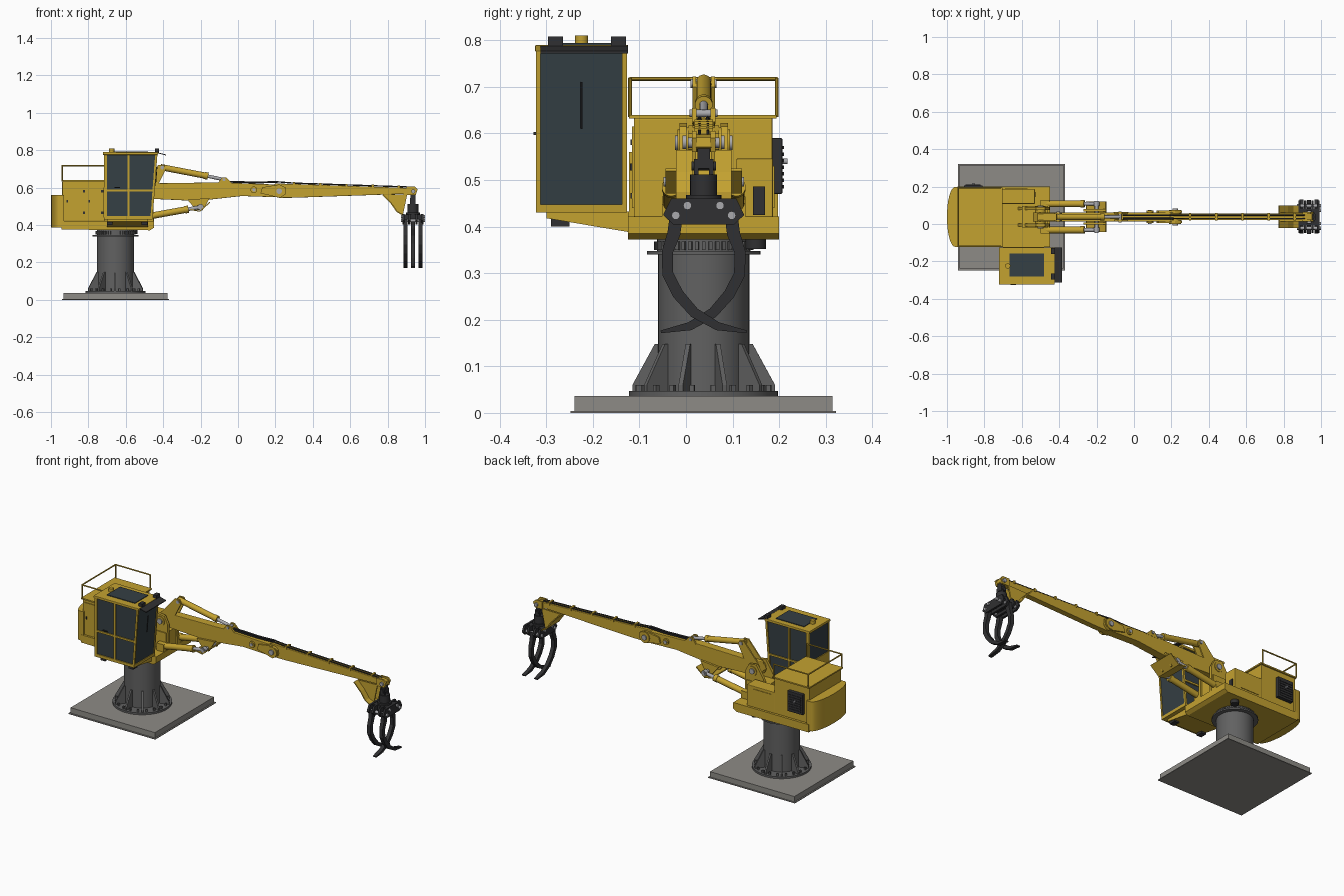
import bpy, bmesh, math
from mathutils import Vector, Matrix

if "Cube" in bpy.data.objects:
    bpy.data.objects.remove(bpy.data.objects["Cube"])

def mat(name, c):
    m = bpy.data.materials.new(name)
    m.diffuse_color = (*c, 1)
    m.use_nodes = True
    m.node_tree.nodes["Principled BSDF"].inputs["Base Color"].default_value = m.diffuse_color
    return m
YEL = mat("yellow_paint", (0.55, 0.36, 0.03))
DARK = mat("dark_steel", (0.03, 0.03, 0.032))
GLASS = mat("tinted_glass", (0.035, 0.05, 0.058))
GREY = mat("column_grey", (0.12, 0.12, 0.12))
CONC = mat("concrete", (0.27, 0.26, 0.24))
CHROME = mat("rod_steel", (0.4, 0.4, 0.42))
CX, CY = -0.655, 0.038          # column axis; CY is also the boom plane

def finish(bm, name, m, bevel=0, smooth=False):
    bmesh.ops.recalc_face_normals(bm, faces=bm.faces)
    me = bpy.data.meshes.new(name)
    bm.to_mesh(me); bm.free()
    o = bpy.data.objects.new(name, me)
    bpy.context.collection.objects.link(o)
    me.materials.append(m)
    if bevel:
        b = o.modifiers.new("bevel", 'BEVEL')
        b.width = bevel; b.segments = 2; b.limit_method = 'ANGLE'
    if smooth:
        bpy.context.view_layer.objects.active = o
        o.select_set(True)
        bpy.ops.object.shade_smooth_by_angle(angle=math.radians(35))
        o.select_set(False)
    return o

def box(name, x, y, z, m=YEL, bevel=0):
    bm = bmesh.new()
    bmesh.ops.create_cube(bm, size=1)
    for v in bm.verts:
        v.co = [a[0] + (c + .5) * (a[1] - a[0]) for a, c in zip((x, y, z), v.co)]
    return finish(bm, name, m, bevel)

def prism(name, pts, a, b, axis='y', m=YEL, bevel=0, smooth=False):
    """Extrude a profile: axis y takes (x,z), axis x takes (y,z), axis z takes (x,y)."""
    put = {'y': lambda p, t: (p[0], t, p[1]), 'x': lambda p, t: (t, *p), 'z': lambda p, t: (*p, t)}[axis]
    bm = bmesh.new()
    f = bm.faces.new([bm.verts.new(put(p, a)) for p in pts])
    ext = bmesh.ops.extrude_face_region(bm, geom=[f])['geom']
    d = Vector(put((0, 0), b - a))
    bmesh.ops.translate(bm, vec=d, verts=[v for v in ext if isinstance(v, bmesh.types.BMVert)])
    return finish(bm, name, m, bevel, smooth)

def cyl(name, p, q, r, m=YEL, n=24, r2=None):
    p, q = Vector(p), Vector(q)
    bm = bmesh.new()
    rot = (q - p).to_track_quat('Z', 'Y').to_matrix().to_4x4()
    bmesh.ops.create_cone(bm, cap_ends=True, segments=n, radius1=r, radius2=r if r2 is None else r2,
                          depth=(q - p).length, matrix=Matrix.Translation((p + q) / 2) @ rot)
    return finish(bm, name, m, smooth=True)

def pin(name, x, z, r, half, m=CHROME, n=20):
    cyl(name, (x, CY - half, z), (x, CY + half, z), r, m, n)

def rod(name, pts, r, m=YEL, n=8):
    for i in range(len(pts) - 1):
        cyl(f"{name}_{i}", pts[i], pts[i + 1], r, m, n)

def radial(name, n, prof, half, m, off=0.0):
    """Thin (radius, z) profile plates repeated around the column."""
    bm = bmesh.new()
    for i in range(n):
        R = Matrix.Translation((CX, CY, 0)) @ Matrix.Rotation(off + i * math.tau / n, 4, 'Z')
        A = [bm.verts.new(R @ Vector((r, -half, z))) for r, z in prof]
        B = [bm.verts.new(R @ Vector((r, half, z))) for r, z in prof]
        bm.faces.new(A); bm.faces.new(B)
        for j in range(len(A)):
            k = (j + 1) % len(A)
            bm.faces.new((A[j], A[k], B[k], B[j]))
    finish(bm, name, m)

def strip(pts, w):
    """Outline of a band of varying half width along a path."""
    L, R = [], []
    P = [Vector(p) for p in pts]
    for i, p in enumerate(P):
        t = (P[min(i + 1, len(P) - 1)] - P[max(i - 1, 0)]).normalized()
        n = Vector((-t.y, t.x)) * w[i]
        L.append(tuple(p + n)); R.append(tuple(p - n))
    return L + R[::-1]

# Foundation and column
box("base_skirt", (-.94, -.37), (-.248, .322), (0, .004), CONC)
box("base_slab", (-.932, -.378), (-.239, .315), (.004, .036), CONC)
cyl("base_flange", (CX, CY, .036), (CX, CY, .047), .16, GREY, 48)
cyl("column", (CX, CY, .04), (CX, CY, .342), .098, GREY, 48)
radial("gussets", 10, [(.09, .047), (.153, .047), (.153, .06), (.105, .148), (.09, .148)], .005, GREY, .3)
radial("flange_bolts", 20, [(.137, .045), (.147, .045), (.147, .06), (.137, .06)], .005, GREY, .14)
cyl("column_top_ring", (CX, CY, .34), (CX, CY, .348), .122, GREY, 48)
cyl("slew_bearing", (CX, CY, .346), (CX, CY, .376), .1, GREY, 48)
radial("gear_teeth", 44, [(.095, .35), (.107, .35), (.107, .368), (.095, .368)], .004, GREY)
cyl("slew_motor", (-.56, .15, .352), (-.56, .15, .375), .022, DARK)

# Upper house, deck and counterweight
prism("deck", [(-.945, .376), (-.47, .372), (-.45, .385), (-.45, .422), (-.945, .422)], -.124, .2)
box("engine_house", (-.94, -.71), (-.112, .186), (.42, .633), YEL, .003)
box("house_roof", (-.945, -.702), (-.122, .194), (.632, .64))
arc = [(-.957 - .043 * math.cos(t), CY + .16 * math.sin(t)) for t in [math.radians(-90 + i * 11.25) for i in range(17)]]
prism("counterweight", [(-.93, CY - .16)] + arc + [(-.93, CY + .16)], .386, .56, 'z', smooth=True)
box("valve_box", (-.715, -.53), (.108, .187), (.42, .546), YEL, .003)
box("valve_panel", (-.531, -.526), (.144, .17), (.425, .486), DARK)
box("side_hatch", (-.69, -.57), (.186, .19), (.44, .53))
box("vent_frame", (-.91, -.81), (.184, .207), (.47, .59), DARK, .003)
for i in range(7):
    box(f"vent_slat_{i}", (-.9, -.82), (.205, .21), (.482 + i * .014, .489 + i * .014), DARK)
for i, x in enumerate((-.928, -.81)):
    w = .11 if i == 0 else .09
    box(f"house_door_{i}", (x, x + w), (-.116, -.11), (.44, .615))
    box(f"door_handle_{i}", (x + .01, x + .018), (-.12, -.115), (.52, .535), DARK)
    for z in (.46, .575):
        box(f"door_hinge_{i}", (x + w - .012, x + w), (-.119, -.115), (z, z + .012), DARK)
cyl("exhaust", (-.86, .19, .54), (-.86, .218, .54), .006, CHROME, 12)
# Handrail
C = [(-.712, -.12), (-.94, -.12), (-.94, .195), (-.712, .195)]
rod("handrail", [(x, y, .717) for x, y in C], .004)
for x, y in C:
    rod("rail_post", [(x, y, .635), (x, y, .719)], .004)

# Cab
def fx(z): return -.457 + (z - .43) * .075      # leaning front face
Y0, Y1, ZB, ZT = -.322, -.127, .43, .79
prism("cab_glass", [(-.713, .44), (fx(.44) - .004, .44), (fx(.78) - .004, .78), (-.713, .78)], Y0 + .006, Y1 - .006, m=GLASS)
prism("cab_floor", [(-.717, ZB), (fx(ZB), ZB), (fx(.447), .447), (-.717, .447)], Y0, Y1)
prism("cab_roof", [(-.722, .775), (fx(.775) + .002, .775), (fx(ZT) + .006, ZT), (-.722, ZT)], Y0 - .002, Y1 + .002, bevel=.003)
for nm, a, b in (("right", Y0, Y0 + .01), ("left", Y1 - .01, Y1)):
    prism(f"cab_front_pillar_{nm}", [(fx(.44) - .012, .44), (fx(.44), .44), (fx(.78), .78), (fx(.78) - .012, .78)], a, b)
    box(f"cab_rear_pillar_{nm}", (-.717, -.7), (a, b), (.44, .78))
    box(f"cab_mid_pillar_{nm}", (-.592, -.58), (a, b), (.44, .78))
    prism(f"cab_waist_rail_{nm}", [(-.715, .578), (fx(.578), .578), (fx(.589), .589), (-.715, .589)], a, b)
box("cab_rear_panel", (-.718, -.708), (Y0, Y1), (.44, .6))
box("cab_door_handle", (-.66, -.63), (Y0 - .005, Y0), (.597, .603), DARK)
box("skylight", (-.665, -.48), (-.28, -.157), (.789, .794), GLASS)
prism("sun_visor", [(-.435, .785), (-.385, .772), (-.385, .777), (-.435, .79)], -.312, -.125, m=DARK)
rod("wiper", [(fx(.61) + .003, -.224, .61), (fx(.71) + .003, -.224, .71)], .002, DARK)
for i, y in enumerate((-.28, -.145)):
    box(f"work_light_{i}", (-.445, -.422), (y - .016, y + .016), (.788, .808), DARK)
cyl("beacon", (-.675, -.224, .788), (-.675, -.224, .81), .014, YEL)
prism("cab_support", [(-.3, .432), (-.3, .418), (-.122, .388), (-.122, .432)], -.7, -.48, 'x')
for x in (-.685, -.5):
    box("cab_mount", (x - .015, x + .015), (-.29, -.25), (.4, .432), DARK)

# Boom pedestal
for s in (-1, 1):
    y = CY + s * .044
    prism("boom_bracket", [(-.62, .42), (-.45, .42), (-.452, .57), (-.475, .615), (-.525, .622), (-.57, .55)], y - .008, y + .008)
box("pedestal_box", (-.6, -.46), (-.02, .096), (.42, .52))
pin("boom_foot_pin", -.5, .58, .016, .062)
pin("boom_foot_boss", -.5, .58, .028, .056, YEL)

# Main boom
prism("main_boom", [(-.54, .575), (-.515, .622), (-.1, .628), (.19, .617), (.245, .6), (.255, .575), (.225, .548),
                    (.02, .555), (-.16, .535), (-.25, .53), (-.46, .54), (-.53, .55)], CY - .024, CY + .024, bevel=.002)
for s in (-1, 1):
    y = CY + s * .02
    prism("cylinder_mast", [(-.53, .6), (-.425, .722), (-.395, .722), (-.385, .7), (-.43, .61)], y - .004, y + .004)
    prism("rod_lug", [(-.11, .62), (-.085, .655), (-.065, .655), (-.03, .62)], y - .005, y + .005)
pin("mast_pin", -.405, .707, .01, .028)
pin("rod_pin", -.075, .643, .008, .03)
cyl("top_cylinder", (-.415, CY, .71), (-.17, CY, .663), .0165)
cyl("top_cylinder_gland", (-.18, CY, .665), (-.16, CY, .661), .019)
cyl("top_rod", (-.17, CY, .663), (-.075, CY, .643), .009, CHROME)

# Twin lift cylinders and their guard
for s in (-1, 1):
    y = CY + s * .07
    a, b, c = (-.47, y, .448), (-.27, y, .484), (-.2, y, .496)
    cyl("lift_cylinder", a, b, .0175)
    cyl("lift_gland", (-.285, y, .481), (-.265, y, .485), .02)
    cyl("lift_rod", b, c, .01, CHROME)
    cyl("lift_rod_eye", (-.2, y - .012, .496), (-.2, y + .012, .496), .016, CHROME)
    box("lift_foot", (-.5, -.452), (y - .02, y + .02), (.42, .465))
    prism("lift_lug", [(-.27, .535), (-.225, .482), (-.19, .478), (-.15, .545)], CY + s * .036 - .006, CY + s * .036 + .006)
pin("lift_pin", -.2, .496, .01, .086)
prism("lift_guard", strip([(-.255, .483), (-.205, .474), (-.15, .522)], [.003] * 3), CY - .082, CY + .082)

# Elbow joint and outer arm
prism("outer_arm", [(.17, .6), (.2, .622), (.28, .62), (.92, .598), (.952, .592), (.955, .57), (.93, .56),
                    (.88, .566), (.3, .546), (.22, .545), (.18, .565)], CY - .017, CY + .017, bevel=.002)
for s in (-1, 1):
    y = CY + s * .028
    prism("elbow_plate", [(.12, .57), (.13, .602), (.22, .617), (.256, .6), (.256, .566), (.225, .545)], y - .005, y + .005)
pin("elbow_boss", .22, .581, .032, .038, YEL, 28)
pin("elbow_pin", .22, .581, .015, .045)
pin("link_boss", .085, .588, .018, .033, YEL)
pin("link_pin", .085, .588, .009, .038)
for s in (-1, 1):
    y = CY + s * .009
    rod("boom_hose", [(-.06, y, .632), (.1, y, .627), (.21, y, .631)], .005, DARK)
    rod("arm_hose", [(.21, y, .631), (.3, y, .624), (.9, y, .604), (.945, y, .575), (.945, y, .535)], .0035, DARK)
for x in (.3, .44, .58, .72, .86):
    z = .624 - (x - .3) / .03 * .001
    box("hose_clamp", (x - .006, x + .006), (CY - .02, CY + .02), (z - .012, z + .006))
# Tip guard
prism("tip_guard", strip([(.775, .562), (.82, .515), (.85, .472), (.885, .452)], [.003] * 4), CY - .06, CY + .06)
for s in (-1, 1):
    y = CY + s * .02
    prism("tip_gusset", [(.775, .562), (.82, .515), (.85, .472), (.882, .455), (.905, .565)], y - .004, y + .004)
    prism("tip_lug", [(.9, .56), (.9, .605), (.945, .605), (.96, .59), (.95, .56)], y - .005, y + .005)
pin("tip_pin", .937, .58, .011, .034)

# Grapple
GX = .935
box("hanger_link", (GX - .014, GX + .014), (CY - .013, CY + .013), (.525, .59), DARK)
pin("hanger_pin", GX, .53, .01, .026, DARK)
for s in (-1, 1):
    box("hanger_cheek", (GX - .015, GX + .015), (CY + s * .016 - .005, CY + s * .016 + .005), (.5, .545), DARK)
cyl("rotator", (GX, CY, .465), (GX, CY, .512), .029, DARK)
cyl("rotator_flange", (GX, CY, .455), (GX, CY, .468), .038, DARK)
head = [(-.07, .46), (.07, .46), (.087, .425), (.065, .404), (-.065, .404), (-.087, .425)]
for x in (.885, .915, .955, .985):
    prism("head_plate", [(CY + y, z) for y, z in head], x - .006, x + .006, 'x', DARK)
box("head_core", (.88, .99), (CY - .045, CY + .045), (.42, .457), DARK)
for s in (-1, 1):
    for y, z in ((.06, .424), (.035, .445)):
        cyl("head_pin", (.872, CY + s * y, z), (1.0, CY + s * y, z), .009, CHROME, 16)
tine = [(-.058, .43), (-.064, .385), (-.078, .345), (-.077, .298), (-.055, .255), (-.02, .215), (.03, .186), (.092, .174)]
wid = [.014, .014, .012, .012, .012, .011, .009, .003]
for x, s in ((.895, 1), (.935, -1), (.975, 1)):
    prism("grapple_tine", strip([(CY + s * y, z) for y, z in tine], wid), x - .011, x + .011, 'x', DARK)
